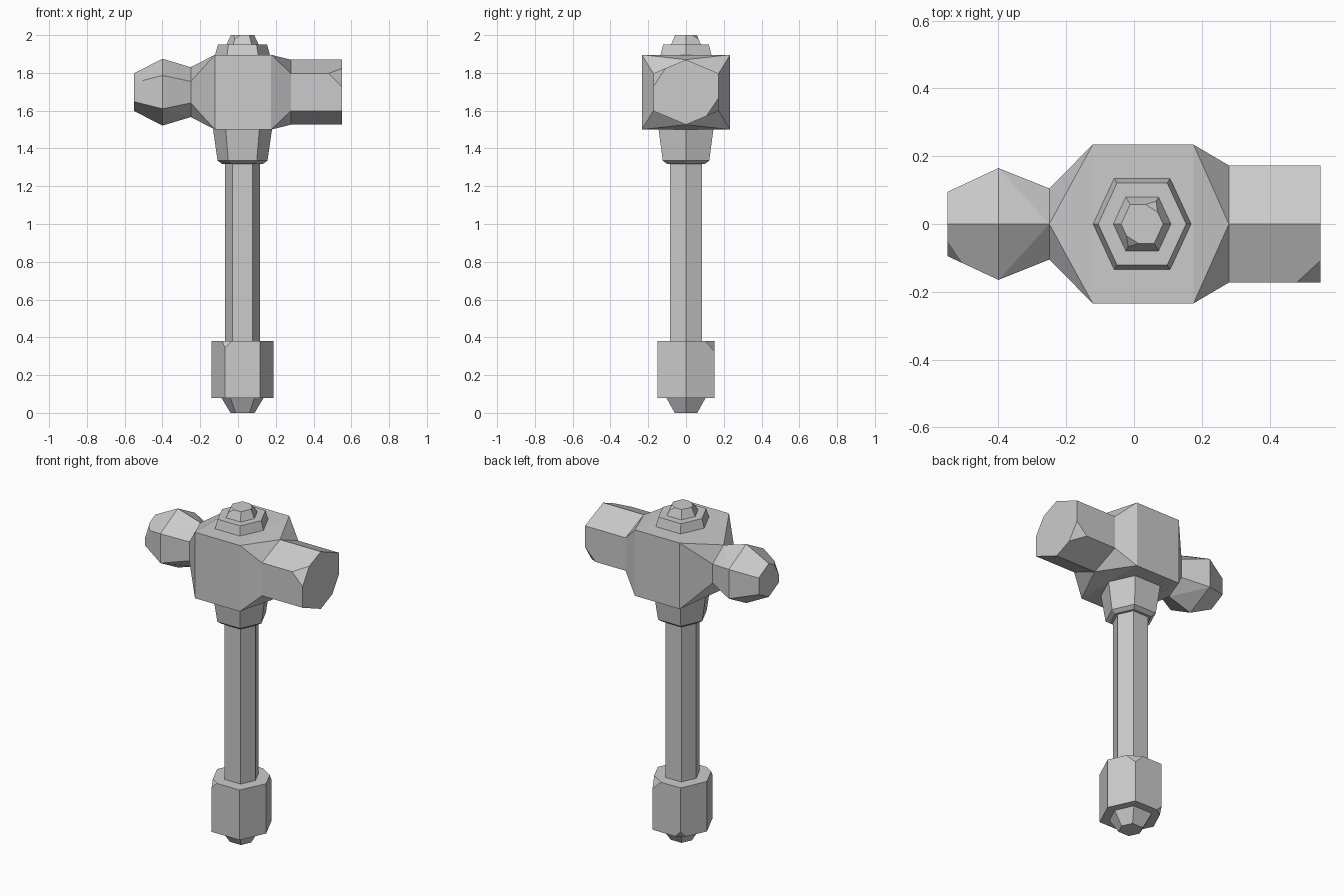
import bpy, bmesh
from mathutils import Vector

if "Cube" in bpy.data.objects:
    bpy.data.objects.remove(bpy.data.objects["Cube"])

CX = 0.024   # handle axis
ZC = 1.698   # head axis height


def hull(name, points, chips=()):
    """Convex flat-faced part; chips = (corner, offset) pairs knocked off."""
    bm = bmesh.new()
    for p in points:
        bm.verts.new(p)
    res = bmesh.ops.convex_hull(bm, input=bm.verts[:])
    junk = {g for g in res["geom_interior"] + res["geom_unused"]
            if isinstance(g, bmesh.types.BMVert)}
    bmesh.ops.delete(bm, geom=list(junk), context='VERTS')
    bmesh.ops.dissolve_limit(bm, angle_limit=0.03, verts=bm.verts[:], edges=bm.edges[:])
    for corner, size in chips:
        v = min(bm.verts, key=lambda w: (w.co - Vector(corner)).length)
        bmesh.ops.bevel(bm, geom=[v], offset=size, offset_type='OFFSET',
                        segments=1, profile=0.5, affect='VERTICES')
    bmesh.ops.recalc_face_normals(bm, faces=bm.faces[:])
    me = bpy.data.meshes.new(name)
    bm.to_mesh(me)
    bm.free()
    ob = bpy.data.objects.new(name, me)
    bpy.context.collection.objects.link(ob)
    return ob


def ring_z(r, z):
    """Hexagon around the handle axis, points along x."""
    return [(CX + a * r, b * r, z) for a, b in
            ((1, 0), (.57, .93), (-.57, .93), (-1, 0), (-.57, -.93), (.57, -.93))]


def ring_x(x, w, side, top):
    """Hexagon around the head axis, points up and down."""
    return [(x, a * w, ZC + b) for a, b in
            ((0, top), (1, side), (1, -side), (0, -top), (-1, -side), (-1, side))]


def column(name, sections, chips=()):
    return hull(name, [p for r, z in sections for p in ring_z(r, z)], chips)


# handle parts
column("pommel", [(.064, 0), (.112, .08)])
column("grip", [(.163, .08), (.163, .38)],
       [((.117, .152, .38), .055), ((-.069, -.152, .38), .035), ((-.069, .152, .08), .035)])
column("shaft", [(.092, .36), (.092, 1.34)])
column("collar", [(.108, 1.318), (.132, 1.335), (.156, 1.5)])

# top cap tiers
column("cap_lower", [(.145, 1.895), (.13, 1.95)])
column("cap_upper", [(.085, 1.95), (.062, 2.0)],
       [((-.011, -.058, 2), .025), ((.059, .058, 2), .025)])

# head block tapering to both necks
neck = ring_x(-.25, .105, .057, .132)
face_start = ring_x(.28, .173, .099, .172)
block = [(x, y, z) for x in (-.122, .176) for y in (-.234, .234) for z in (1.5, 1.896)]
hull("head_block", block + neck + face_start)

# striking face with knocked-off corners
hull("striking_face", face_start + ring_x(.55, .173, .099, .172),
     [((.55, -.173, ZC + .099), .07), ((.55, .173, ZC - .099), .07)])

# rounded rear peen
hull("rear_peen", neck + ring_x(-.4, .165, .088, .177) + ring_x(-.55, .095, .05, .1),
     [((-.55, -.095, ZC + .05), .05)])
